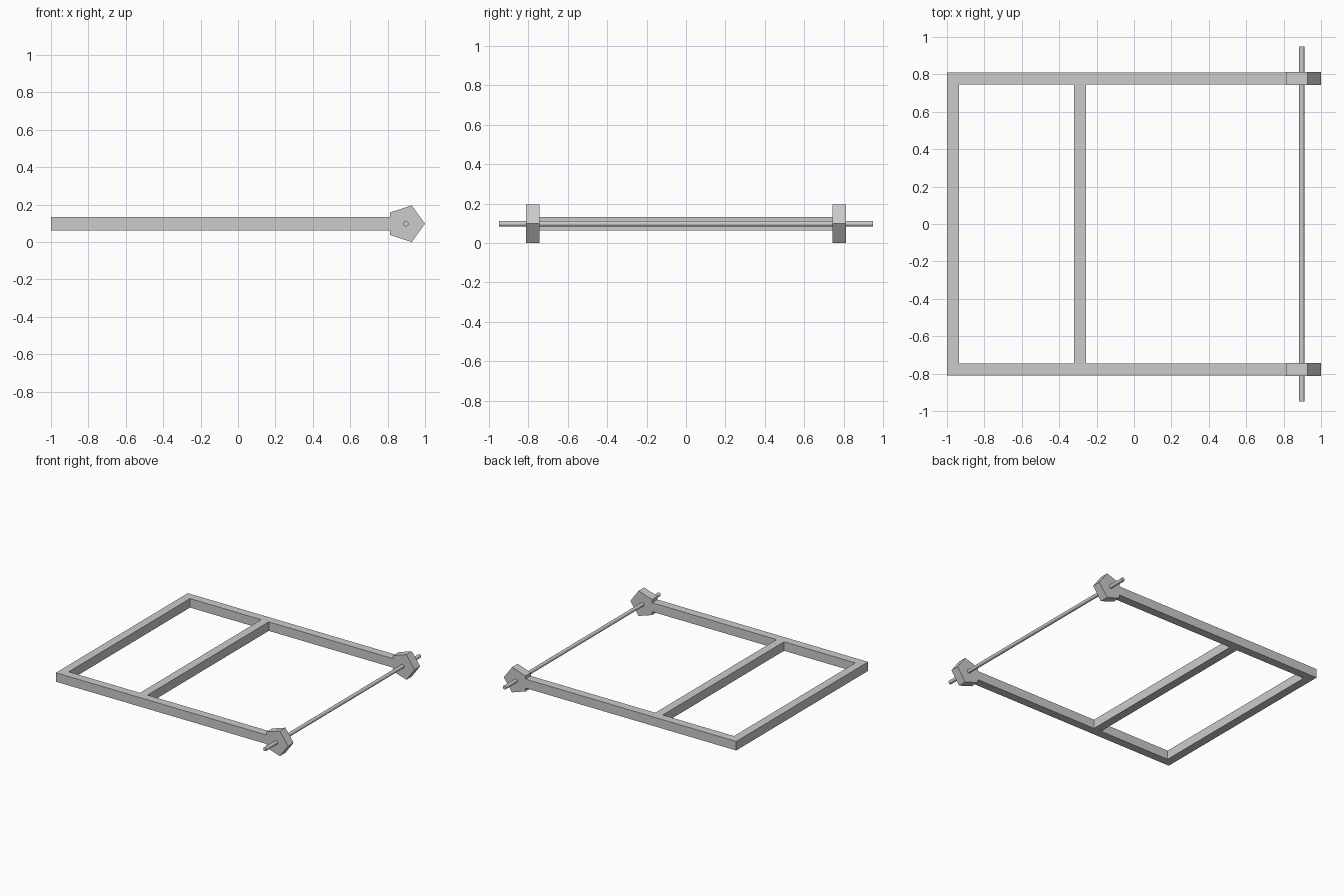
import bpy
from math import pi

cube = bpy.data.objects.get("Cube")
if cube:
    bpy.data.objects.remove(cube, do_unlink=True)

steel = bpy.data.materials.new("grey_steel")
steel.use_nodes = True
GREY = (0.6, 0.6, 0.6, 1)
steel.diffuse_color = GREY
steel.node_tree.nodes["Principled BSDF"].inputs["Base Color"].default_value = GREY

MID_Z = 0.098      # height of the frame's centre line
BAR = 0.065        # bar width
TALL = 0.07        # bar height
RAIL_Y = 0.778     # centre line of the side rails
AXLE_X = 0.897


def finish(name):
    obj = bpy.context.object
    obj.name = obj.data.name = name
    obj.data.materials.append(steel)
    return obj


def bar(name, x0, x1, y0, y1):
    bpy.ops.mesh.primitive_cube_add(size=1, location=((x0 + x1) / 2, (y0 + y1) / 2, MID_Z))
    bpy.context.object.scale = (x1 - x0, y1 - y0, TALL)
    bpy.ops.object.transform_apply(location=False, rotation=False)
    finish(name)


def prism(name, sides, radius, depth, y, spin):
    # Prism lying along y; spin turns its corners about that axis
    bpy.ops.mesh.primitive_cylinder_add(vertices=sides, radius=radius, depth=depth,
                                        location=(AXLE_X, y, MID_Z),
                                        rotation=(pi / 2, spin, 0))
    return finish(name)


# Side rails with five-sided axle brackets
for side, y in (("right", -RAIL_Y), ("left", RAIL_Y)):
    end = "front" if y < 0 else "back"
    bar(end + "_rail", -1, 0.83, y - BAR / 2, y + BAR / 2)
    prism(end + "_axle_bracket", 5, 0.103, 0.068, y, pi / 2)

# Cross bars
inner = RAIL_Y - BAR / 2
bar("end_cross_bar", -1, -0.935, -inner, inner)
bar("middle_cross_bar", -0.322, -0.257, -inner, inner)

# Axle rod through both brackets
prism("axle_rod", 16, 0.0145, 1.9, 0, 0)
bpy.ops.object.shade_smooth_by_angle()
